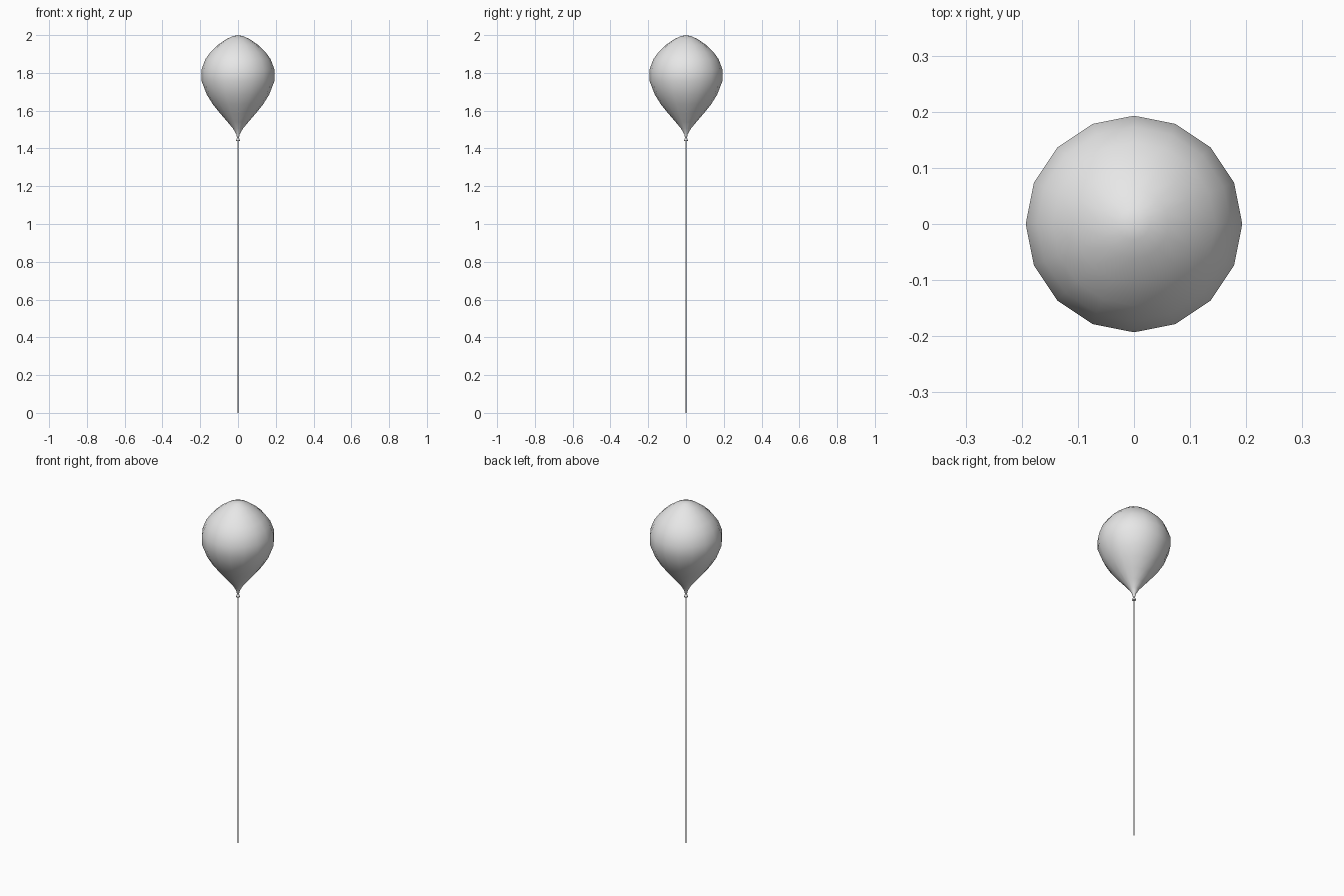
import bpy, bmesh, math

if "Cube" in bpy.data.objects:
    bpy.data.objects.remove(bpy.data.objects["Cube"])

SIDES = 16


def material(name, rgb):
    m = bpy.data.materials.new(name)
    m.diffuse_color = (*rgb, 1.0)
    m.use_nodes = True
    m.node_tree.nodes["Principled BSDF"].inputs["Base Color"].default_value = m.diffuse_color
    return m


def lathe(name, profile, sides, mat, smooth=True):
    """Spin a (radius, z) profile around z; radius 0 makes a pole."""
    bm = bmesh.new()
    rings = []
    for r, z in profile:
        if r == 0:
            rings.append([bm.verts.new((0, 0, z))])
        else:
            rings.append([bm.verts.new((r * math.cos(2 * math.pi * i / sides),
                                        r * math.sin(2 * math.pi * i / sides), z))
                          for i in range(sides)])
    for a, b in zip(rings, rings[1:]):
        for i in range(sides):
            j = (i + 1) % sides
            quad = [a[i % len(a)], a[j % len(a)], b[j % len(b)], b[i % len(b)]]
            bm.faces.new(list(dict.fromkeys(quad)))
    bmesh.ops.recalc_face_normals(bm, faces=bm.faces)
    me = bpy.data.meshes.new(name)
    bm.to_mesh(me)
    bm.free()
    me.materials.append(mat)
    for p in me.polygons:
        p.use_smooth = smooth
    ob = bpy.data.objects.new(name, me)
    bpy.context.collection.objects.link(ob)
    return ob


grey = material("light grey", (0.8, 0.8, 0.8))

# Inflated teardrop body
lathe("balloon", [(0.005, 1.455), (0.009, 1.475), (0.026, 1.505), (0.055, 1.54),
                  (0.094, 1.585), (0.134, 1.635), (0.165, 1.685), (0.193, 1.757),
                  (0.193, 1.818), (0.173, 1.872), (0.145, 1.911), (0.106, 1.948),
                  (0.062, 1.979), (0.028, 1.994), (0, 2.0)], SIDES, grey)

# Flared lip under the tie
lathe("knot", [(0, 1.444), (0.01, 1.44), (0.009, 1.447), (0.005, 1.457), (0, 1.46)],
      SIDES, grey)

# Straight hanging string
lathe("string", [(0, 0), (0.003, 0), (0.003, 1.45), (0, 1.45)], 8, grey)
